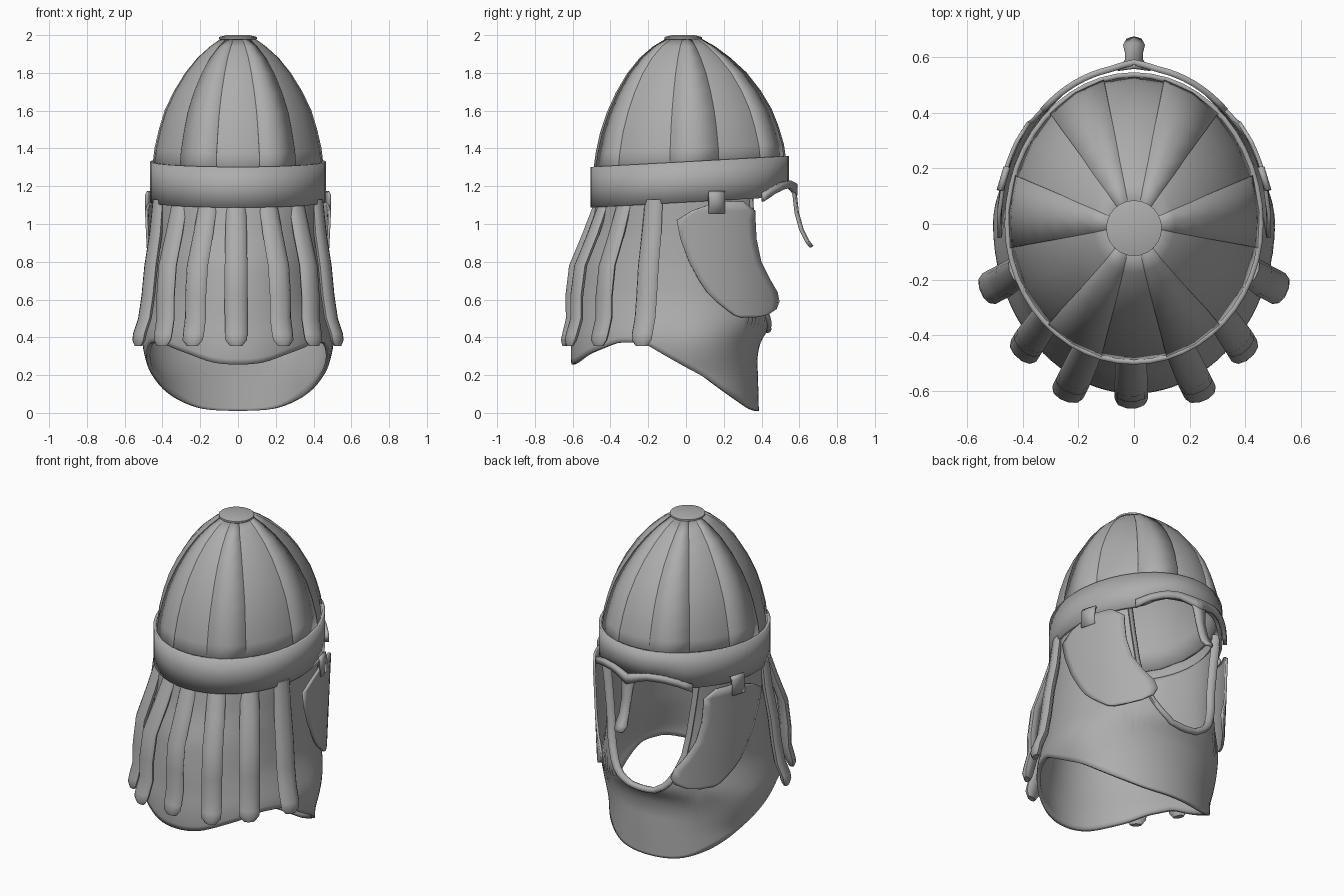
import bpy, math
from mathutils import Vector

if "Cube" in bpy.data.objects:
    bpy.data.objects.remove(bpy.data.objects["Cube"])

steel = bpy.data.materials.new("steel_grey")
steel.diffuse_color = (0.42, 0.42, 0.42, 1)
steel.use_nodes = True
steel.node_tree.nodes["Principled BSDF"].inputs["Base Color"].default_value = steel.diffuse_color


def lerp_table(table, v):
    """Piecewise linear lookup of rows (key, a, b, ...)."""
    if v <= table[0][0]:
        return table[0][1:]
    for p, q in zip(table, table[1:]):
        if v <= q[0]:
            f = (v - p[0]) / (q[0] - p[0])
            return tuple(a + (b - a) * f for a, b in zip(p[1:], q[1:]))
    return table[-1][1:]


def soft_table(table, v, h):
    """Lookup averaged over a small window for rounded corners."""
    picks = [lerp_table(table, v + h * k / 3) for k in range(-3, 4)]
    return [sum(c) / len(picks) for c in zip(*picks)]


def finish(name, verts, faces, thick=0.0, offset=0.0, angle=35):
    me = bpy.data.meshes.new(name)
    me.from_pydata([tuple(v) for v in verts], [], faces)
    me.materials.append(steel)
    ob = bpy.data.objects.new(name, me)
    bpy.context.collection.objects.link(ob)
    bpy.ops.object.select_all(action='DESELECT')
    ob.select_set(True)
    bpy.context.view_layer.objects.active = ob
    if thick:
        m = ob.modifiers.new("thickness", 'SOLIDIFY')
        m.thickness, m.offset = thick, offset
    bpy.ops.object.shade_smooth_by_angle(angle=math.radians(angle))
    return ob


def grid(name, rows, closed=False, caps=False, **kw):
    """Skin a list of equally long point rows."""
    n = len(rows[0])
    verts = [p for r in rows for p in r]
    faces = [(i * n + j, i * n + (j + 1) % n, (i + 1) * n + (j + 1) % n, (i + 1) * n + j)
             for i in range(len(rows) - 1) for j in range(n if closed else n - 1)]
    if caps:
        faces += [tuple(range(n))[::-1], tuple(range((len(rows) - 1) * n, len(rows) * n))]
    return finish(name, verts, faces, **kw)


# Skull: height, half width, back reach, front reach
DOME = [(1.28, .452, .495, .535), (1.40, .438, .478, .518), (1.50, .415, .455, .49),
        (1.60, .385, .42, .452), (1.70, .338, .373, .395), (1.80, .277, .312, .32),
        (1.88, .213, .245, .235), (1.94, .147, .175, .155), (1.985, .085, .1, .075)]


def dome_point(z, deg, k=1.0):
    rx, back, front = lerp_table(DOME, z)
    a = math.radians(deg)
    s = math.sin(a)
    y = s * (front if s > 0 else back) * k
    tilt = 0.055 * max(0, (1.9 - z) / .6)
    return Vector((rx * k * math.cos(a), y, z + tilt * y))


heights = [r[0] for r in DOME]
angles = [-10, 4, 19, 33, 48, 62, 76, 90, 104, 118, 132, 146, 161, 176,
          190, 208, 227, 241, 255, 270, 285, 299, 313, 332]
grid("skull", [[dome_point(z, a) for a in angles] for z in heights],
     closed=True, thick=.02, offset=-1)

# Raised skull segments
for a0, a1 in [(-10, 19), (48, 76), (104, 132), (161, 190), (227, 255), (285, 313)]:
    grid("skull_segment", [[dome_point(z, a, 1.012) for a in (a0, (a0 + a1) / 2, a1)]
                           for z in heights], thick=.012, offset=-1)

# Top disc
disc = [[Vector((r * math.cos(a), -.015 + r * math.sin(a), z))
         for a in [i * math.tau / 24 for i in range(24)]]
        for r, z in [(.09, 1.972), (.1, 1.98), (.1, 1.99), (.06, 2.0)]]
grid("top_disc", disc, closed=True, caps=True)

# Brow band, raised over the eyes at the front
band = [[], [], []]
for i in range(48):
    a = i * math.tau / 48
    x, s = .465 * math.cos(a), math.sin(a)
    y = s * (.545 if s > 0 else .505)
    low = 1.115 + .055 * y
    if y > 0 and abs(x) < .3:
        low += .055 * min(1, (.3 - abs(x)) / .1)
    top = 1.33 + .055 * y
    for r, z in zip(band, (low, (low + top) / 2, top)):
        r.append(Vector((x, y, z)))
grid("band", band, closed=True, thick=.018, offset=-1)

# Hood: height, half width, back reach, front reach
HOOD = [(0, .44, .58, .375), (.2, .45, .59, .37), (.3, .485, .6, .365), (.4, .5, .595, .39),
        (.47, .48, .585, .45), (.6, .445, .575, .45), (.78, .43, .55, .44),
        (.95, .43, .495, .45), (1.2, .44, .45, .485)]
HEM = [(-.6, .25), (-.52, .31), (-.36, .375), (-.22, .37), (-.1, .3), (.08, .2), (.22, .1), (.35, .01)]
OPENING = [(0, .44), (10, .45), (20, .5), (28, .58), (35, .7), (40, .9), (46, 1.2)]


def hood_point(z, a, k=0.0):
    rx, back, front = soft_table(HOOD, z, .04)
    c = math.cos(a)
    return Vector(((rx + k) * math.sin(a), c * ((front if c > 0 else back) + k), z))


hood = []
cols = [math.radians(4 * i) for i in range(90)]
for j in range(33):
    row = []
    for a in cols:
        c = math.cos(a)
        hem = soft_table(HEM, c * (.37 if c > 0 else .6), .03)[0]
        front_deg = abs((math.degrees(a) + 180) % 360 - 180)
        top = lerp_table(OPENING, front_deg)[0]
        row.append(hood_point(hem + (top - hem) * j / 32, a))
    hood.append(row)
grid("hood", hood, closed=True, thick=.022, offset=0, angle=70)

# Rolled rim around the face opening
rim = []
for d in range(-46, 47, 4):
    z = lerp_table(OPENING, abs(d))[0]
    p = hood_point(z, math.radians(d), .008)
    out = Vector((p.x, p.y, 0)).normalized()
    inward = Vector((-p.x, 0, .12)).normalized()
    rim.append([p + (out * math.cos(t) + inward * math.sin(t)) * .02
                for t in [k * math.tau / 8 for k in range(8)]])
grid("face_rim", rim, closed=True, caps=True, angle=60)


# Hanging straps: oval tubes following a bent path
def strap(name, top, tip, bulge):
    top, tip = Vector((*top, 0)), Vector((*tip, 0))
    out = tip.normalized()
    side = Vector((-out.y, out.x, 0))
    path = [(1.13, 0, 0, .85), (.95, .3, .6, .95), (.78, .64, 1, 1), (.62, .76, .9, 1),
            (.5, .8, .4, 1), (.42, .95, 0, 1), (.385, 1, 0, .95), (.355, 1.02, 0, .55)]
    rows = []
    for z, f, b, w in path:
        c = top.lerp(tip, f) + out * bulge * b
        rows.append([Vector((c.x, c.y, z)) + side * .06 * w * math.cos(t) + out * .03 * w * math.sin(t)
                     for t in [k * math.tau / 10 for k in range(10)]])
    grid(name, rows, closed=True, caps=True, angle=50)


strap("back_strap", (-.01, -.455), (-.01, -.635), .02)
for s in (-1, 1):
    strap("rear_strap", (s * .155, -.425), (s * .24, -.61), .015)
    strap("diagonal_strap", (s * .305, -.32), (s * .4, -.46), .01)
    strap("side_strap", (s * .42, -.17), (s * .525, -.235), -.03)

# Cheek plates: back edge and front edge of each height
CHEEK = [(.505, .29, .36), (.52, .25, .43), (.55, .21, .475), (.59, .16, .49), (.64, .11, .48),
         (.7, .07, .445), (.8, .015, .395), (.92, -.03, .37), (1.02, -.05, .365),
         (1.07, .03, .365), (1.12, .17, .30)]
for s in (-1, 1):
    rows = []
    for z, y0, y1 in CHEEK:
        ys = [y0 + (y1 - y0) * k / 10 for k in range(11)]
        rows.append([Vector((s * (.485 * math.sqrt(1 - (max(0, y) / .58) ** 2) - .05 * (1.05 - z)), y, z))
                     for y in ys])
    grid("cheek_plate", rows, thick=.014, angle=50)
    # Hinge tab
    tab = [[Vector((s * (x - .3 * (y - .12)), y, z)) for y in (.12, .165, .205)]
           for x, z in [(.476, 1.17), (.486, 1.15), (.486, 1.055)]]
    grid("hinge_tab", tab, thick=.016)

# Arched brow ridge on the front of the band
BROW = [(0, 1.15, 1.21), (.05, 1.17, 1.22), (.12, 1.19, 1.23), (.2, 1.185, 1.225),
        (.27, 1.16, 1.2), (.33, 1.12, 1.165)]
brow = [[], []]
for i in range(-11, 12):
    x = i * .03
    y = .565 * math.sqrt(1 - (x / .475) ** 2) + .015 * max(0, 1 - abs(x) / .08)
    for r, z in zip(brow, lerp_table(BROW, abs(x))):
        r.append(Vector((x, y, z)))
grid("brow_ridge", brow, thick=.022, offset=0)

# Nose guard: depth, height, half width
nasal = [[Vector((k * w, y - .008 * abs(k), z)) for k in (-1, 0, 1)]
         for y, z, w in [(.565, 1.21, .06), (.58, 1.15, .04), (.59, 1.06, .03),
                         (.615, .97, .03), (.645, .91, .038), (.668, .88, .025)]]
grid("nose_guard", nasal, thick=.016)
